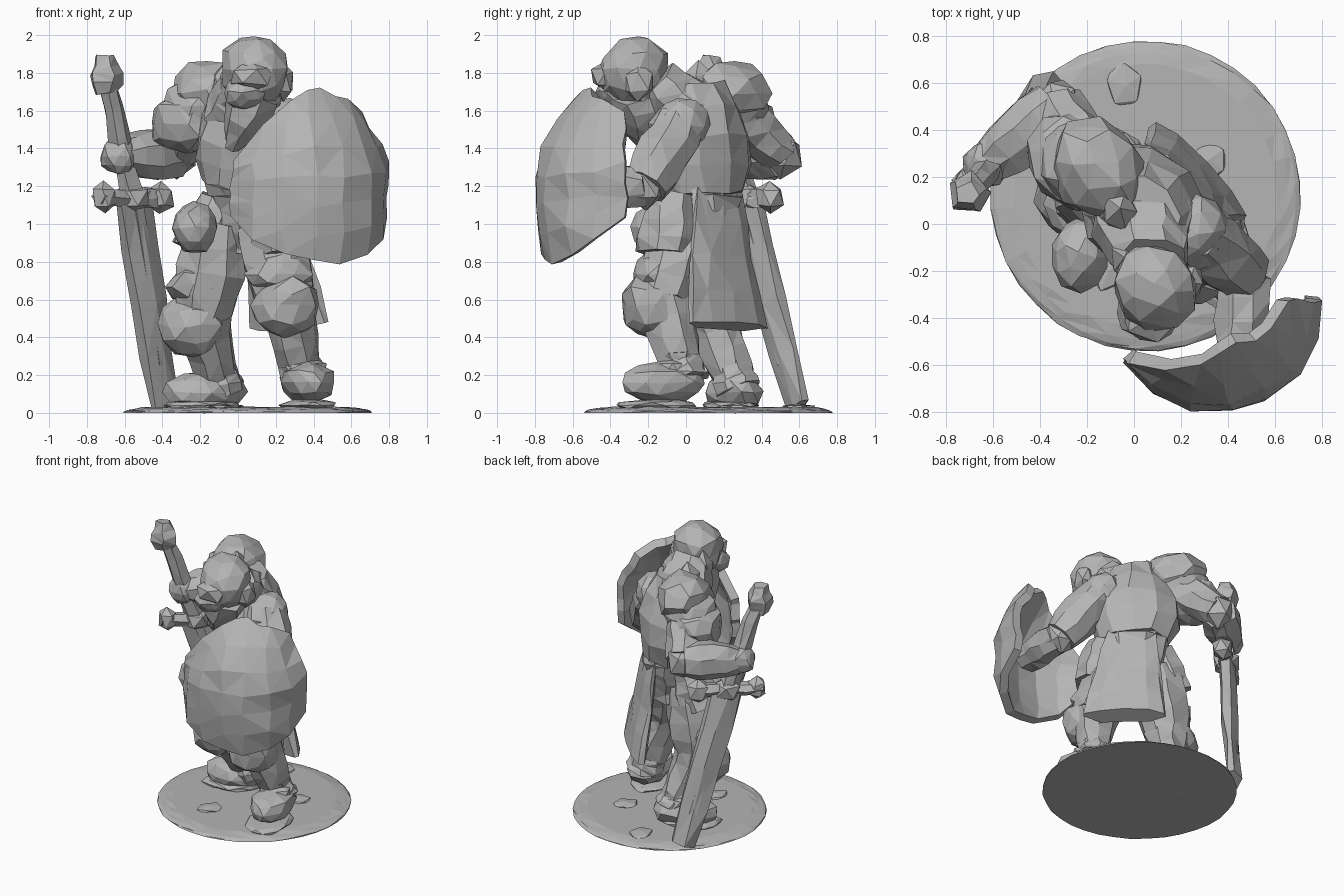
import bpy, bmesh, math, random
from mathutils import Vector, Matrix

random.seed(7)
cube = bpy.data.objects.get("Cube")
if cube:
    bpy.data.objects.remove(cube, do_unlink=True)

grey = (0.46, 0.46, 0.46, 1)
stone = bpy.data.materials.new("stone_grey")
stone.use_nodes = True
stone.diffuse_color = grey
stone.node_tree.nodes["Principled BSDF"].inputs["Base Color"].default_value = grey

# Directions: torso width, sword edge, upright
across = Vector((-1, 1, 0)).normalized()
edge = Vector((1, 0.9, 0)).normalized()
upright = Vector((0, 0, 1))
sideways = Vector((1, 0, 0))


def finish(name, bm):
    """Turn the mesh into a flat-shaded grey object."""
    bmesh.ops.recalc_face_normals(bm, faces=bm.faces)
    mesh = bpy.data.meshes.new(name)
    bm.to_mesh(mesh)
    bm.free()
    mesh.materials.append(stone)
    part = bpy.data.objects.new(name, mesh)
    bpy.context.collection.objects.link(part)
    return part


def wobble(amount):
    return Vector([random.uniform(-amount, amount) for axis in range(3)])


def lump(name, centre, radii, facing=sideways, detail=2):
    """Chipped, faceted ellipsoid whose length points along facing."""
    bm = bmesh.new()
    bmesh.ops.create_icosphere(bm, subdivisions=detail, radius=1)
    turn = Matrix.Rotation(math.atan2(facing.y, facing.x), 3, 'Z')
    for v in bm.verts:
        v.co = Vector(centre) + turn @ ((v.co + wobble(0.09)) * Vector(radii))
    return finish(name, bm)


def tube(name, start, end, first, last, bulge=0, flat=1, wide=sideways, sides=8, rough=0.012):
    """Faceted limb that tapers from first to last radius and swells midway."""
    bm = bmesh.new()
    start, end = Vector(start), Vector(end)
    along = (end - start).normalized()
    a = (wide - along * wide.dot(along)).normalized()
    b = along.cross(a) * flat
    rings = []
    for step in range(5):
        t = step / 4
        radius = first + (last - first) * t + bulge * math.sin(math.pi * t)
        ring = []
        for k in range(sides):
            w = math.tau * (k + 0.5) / sides
            spoke = (a * math.cos(w) + b * math.sin(w)) * radius
            ring.append(bm.verts.new(start.lerp(end, t) + spoke + wobble(rough)))
        rings.append(ring)
    for low, high in zip(rings, rings[1:]):
        for k in range(sides):
            n = (k + 1) % sides
            bm.faces.new((low[k], low[n], high[n], high[k]))
    bmesh.ops.triangulate(bm, faces=bm.faces)
    bm.faces.new(rings[0])
    bm.faces.new(rings[-1])
    return finish(name, bm)


# Ground disc with a level underside and scattered rocks
middle = Vector((0.05, 0.12, 0))
disc = tube("ground_disc", middle, middle + upright * 0.03, 0.66, 0.56, bulge=0.03, sides=36, rough=0.004)
for v in disc.data.vertices[:36]:
    v.co.z = 0
for i in range(5):
    angle = i * math.tau / 5 + 0.5
    spot = middle + Vector((math.cos(angle), math.sin(angle), 0)) * random.uniform(0.3, 0.5)
    lump(f"ground_rock_{i}", spot + upright * 0.03, (0.1, 0.08, 0.02), spot, detail=1)

# Legs: each has a thigh, shin, knee armour, boot and cuff
legs = {
    "right": [(-0.1, 0.1, 1), (-0.19, 0.13, 0.5), (-0.09, 0.28, 0.12), (-0.3, 0.2, 0.1)],
    "left": [(0.15, 0, 1), (0.25, -0.12, 0.6), (0.35, 0, 0.17), (0.4, -0.3, 0.15)],
}
for side, joints in legs.items():
    hip, knee, ankle, toe = map(Vector, joints)
    forward = (toe - ankle).normalized()
    tube(side + "_thigh", hip, knee, 0.16, 0.16, bulge=0.03)
    tube(side + "_shin", knee, ankle, 0.16, 0.1)
    lump(side + "_knee_guard", knee + forward * 0.06 - upright * 0.03, (0.17, 0.18, 0.17), forward)
    lump(side + "_knee_plate", knee.lerp(hip, 0.35) + forward * 0.04, (0.18, 0.18, 0.12), forward)
    lump(side + "_boot", ankle.lerp(toe, 0.4), (0.23, 0.14, 0.11), forward)
    lump(side + "_boot_strap", ankle.lerp(toe, 0.2) + upright * 0.05, (0.14, 0.13, 0.09), forward, detail=1)
    tube(side + "_boot_cuff", ankle, ankle.lerp(knee, 0.3), 0.13, 0.11)
    lump(side + "_boot_rock", ankle.lerp(toe, 0.5) * Vector((1, 1, 0)) + upright * 0.04,
         (0.22, 0.15, 0.035), forward)

# Thigh armour
tube("right_hip_plate", (-0.1, 0.14, 1.13), (-0.22, 0.13, 0.85), 0.1, 0.14, bulge=0.02)
lump("right_thigh_plate", (-0.23, -0.13, 0.98), (0.12, 0.16, 0.14))
tube("left_hip_plate", (0.2, -0.06, 1.15), (0.24, -0.1, 0.84), 0.13, 0.17, bulge=0.02)

# Hips, torso and hanging back cloth
waist = Vector((0.07, 0.09, 1.15))
neck = Vector((0.03, 0.04, 1.75))
tube("hips", waist - upright * 0.3, waist, 0.17, 0.25, flat=0.8, wide=across)
tube("torso", waist, neck, 0.24, 0.18, bulge=0.1, flat=0.8, wide=across, sides=10, rough=0.02)
tube("chest_plate", (-0.08, 0, 1.2), (0, -0.05, 1.65), 0.14, 0.15, bulge=0.07, flat=0.65, wide=across)
tube("neck_collar", (0.04, 0.02, 1.58), (0.07, -0.16, 1.76), 0.23, 0.15, flat=0.9)
tube("back_cloth", (0.16, 0.16, 1.2), (0.27, 0.22, 0.46), 0.17, 0.29, flat=0.22, wide=across, sides=10)

# Head: helmet, visor, cheek guards, face and beard
head = Vector((0.09, -0.27, 1.81))
lump("helmet", head, (0.19, 0.18, 0.19), across)
lump("helmet_visor", head - Vector((0.02, 0.14, 0.03)), (0.13, 0.1, 0.09), detail=1)
lump("left_cheek_guard", head + Vector((0.15, 0.02, -0.06)), (0.06, 0.09, 0.11), detail=1)
lump("right_cheek_guard", head + Vector((-0.13, 0.12, -0.1)), (0.07, 0.09, 0.15), detail=1)
lump("raised_collar", (-0.06, 0.06, 1.72), (0.08, 0.1, 0.15), detail=1)
lump("face", head - Vector((0.05, 0.09, 0.11)), (0.11, 0.12, 0.09), across)
tube("beard", head - upright * 0.12, (-0.03, -0.2, 1.4), 0.14, 0.04, bulge=0.03, wide=across, sides=6)

# Layered shoulder guard and sword arm
elbow = Vector((-0.33, 0.5, 1.37))
fist = Vector((-0.63, 0.25, 1.36))
for i in range(3):
    lump(f"right_shoulder_plate_{i}", Vector((-0.16, 0.24, 1.7)) + Vector((-0.05, 0.01, -0.08)) * i,
         (0.22, 0.19, 0.17), -across)
tube("right_upper_arm", (-0.18, 0.25, 1.6), elbow, 0.15, 0.11)
tube("right_gauntlet", elbow, fist, 0.12, 0.09, bulge=0.03, wide=upright)
lump("right_elbow_guard", elbow, (0.13, 0.11, 0.13), edge, detail=1)
lump("right_fist", fist, (0.1, 0.1, 0.1))

# Sword with its point resting on the ground
hilt = Vector((-0.56, 0.31, 1.14))
tip = Vector((-0.39, 0.59, 0.04))
pommel = Vector((-0.7, 0.13, 1.78))
tube("sword_blade", hilt, tip, 0.12, 0.09, bulge=0.01, flat=0.5, wide=edge, sides=6)
tube("sword_ridge", hilt, hilt.lerp(tip, 0.8), 0.04, 0.035, flat=1.8, wide=edge, sides=4, rough=0.003)
tube("sword_guard", hilt - edge * 0.24, hilt + edge * 0.24, 0.05, 0.05, wide=upright, sides=6)
for name, reach, size in (("outer", -0.2, 0.07), ("middle", 0, 0.1), ("inner", 0.2, 0.08)):
    lump(f"sword_guard_{name}_knob", hilt + edge * reach, (size, size, 0.09), edge, detail=1)
tube("sword_grip", hilt, pommel, 0.07, 0.05, sides=6)
tube("sword_pommel", pommel - upright * 0.09, pommel + upright * 0.11, 0.06, 0.05, bulge=0.04, wide=edge, sides=5)

# Shield arm
shoulder = Vector((0.26, -0.03, 1.52))
bend = Vector((0.47, -0.22, 1.2))
lump("left_shoulder", shoulder, (0.15, 0.16, 0.15))
tube("left_upper_arm", shoulder, bend, 0.14, 0.12, bulge=0.02)
tube("left_forearm", bend, (0.45, -0.6, 1.2), 0.11, 0.09, bulge=0.02)
lump("left_elbow_guard", bend, (0.11, 0.11, 0.12), detail=1)

# Domed shield: an oval outline wrapped around an upright axis, closing over at the top
bm = bmesh.new()
columns = []
for i in range(8):
    t = i / 3.5 - 1
    angle = math.radians(288 + 77 * t)
    low = 0.8 + 0.25 * t * t
    high = 1.69 - (0.35 if t < 0 else 0.12) * t * t
    column = []
    for j in range(7):
        z = low + (high - low) * j / 6
        reach = 0.42 * (1 - 2.5 * max(0, z - 1.2) ** 2 - 0.4 * max(0, 1 - z))
        point = Vector((0.35 + reach * math.cos(angle), -0.35 + reach * math.sin(angle), z))
        column.append(bm.verts.new(point + wobble(0.016)))
    columns.append(column)
for a, b in zip(columns, columns[1:]):
    for j in range(6):
        bm.faces.new((a[j], b[j], b[j + 1], a[j + 1]))
bmesh.ops.triangulate(bm, faces=bm.faces)
shield = finish("shield", bm)
thickness = shield.modifiers.new("thickness", 'SOLIDIFY')
thickness.thickness = 0.06
thickness.offset = 0
